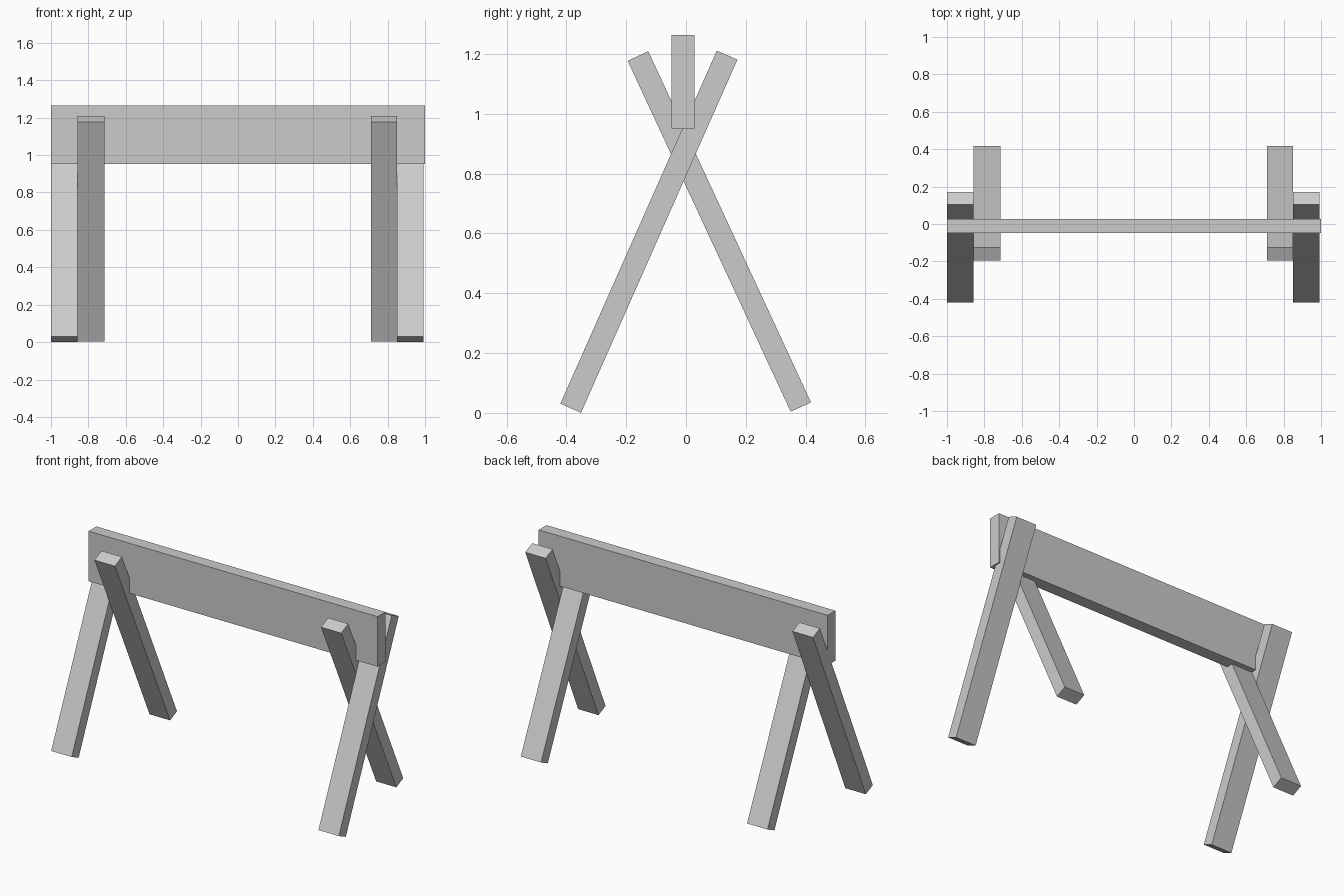
import bpy
import bmesh

if "Cube" in bpy.data.objects:
    bpy.data.objects.remove(bpy.data.objects["Cube"])


def plank(name, profile, x0, x1):
    """Extrude a closed (y, z) profile along x."""
    bm = bmesh.new()
    face = bm.faces.new([bm.verts.new((x0, y, z)) for y, z in profile])
    ext = bmesh.ops.extrude_face_region(bm, geom=[face])
    moved = [v for v in ext["geom"] if isinstance(v, bmesh.types.BMVert)]
    bmesh.ops.translate(bm, verts=moved, vec=(x1 - x0, 0, 0))
    bmesh.ops.recalc_face_normals(bm, faces=bm.faces)
    mesh = bpy.data.meshes.new(name)
    bm.to_mesh(mesh)
    bm.free()
    obj = bpy.data.objects.new(name, mesh)
    bpy.context.collection.objects.link(obj)
    return obj


# Top beam, held upright in the crossed legs
plank("top_beam", [(-0.049, 0.951), (0.028, 0.951),
                   (0.028, 1.264), (-0.049, 1.264)], -1.0, 1.0)

# Slanted leg profiles: one foot forward, one foot back
front_foot = [(-0.351, 0.0), (0.172, 1.181), (0.103, 1.211), (-0.420, 0.031)]
back_foot = [(0.350, 0.004), (0.418, 0.035), (-0.126, 1.209), (-0.195, 1.177)]

# Outer legs lean back, inner legs lean forward, side by side at each end
plank("front_leg_left", front_foot, -0.999, -0.857)
plank("back_leg_left", back_foot, -0.857, -0.715)
plank("back_leg_right", back_foot, 0.711, 0.851)
plank("front_leg_right", front_foot, 0.851, 0.992)
